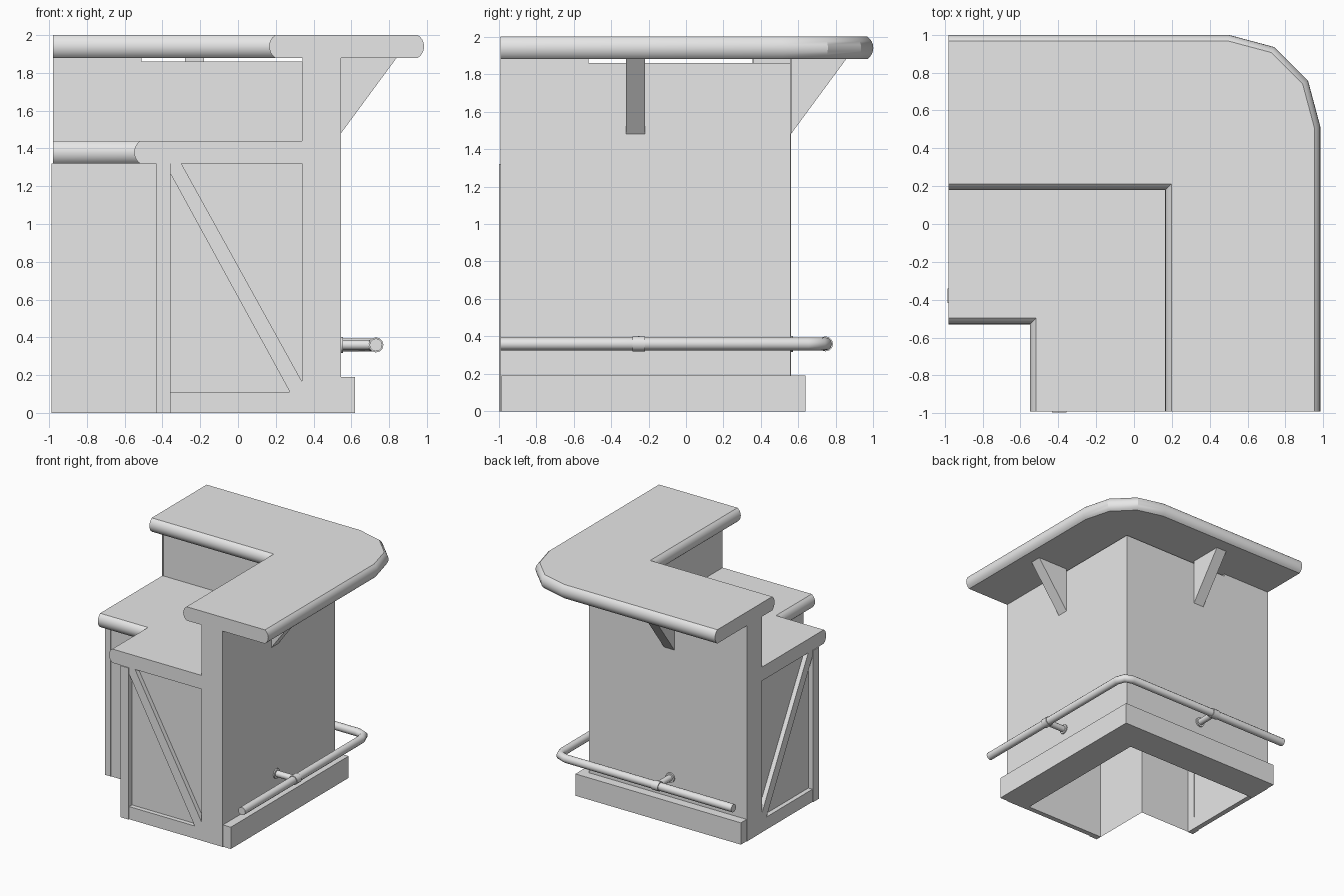
import bpy, bmesh, math
from mathutils import Vector

cube = bpy.data.objects.get("Cube")
if cube:
    bpy.data.objects.remove(cube, do_unlink=True)

grey = bpy.data.materials.new("plain_grey")
grey.use_nodes = True
grey.diffuse_color = (0.8, 0.8, 0.8, 1)
grey.node_tree.nodes["Principled BSDF"].inputs["Base Color"].default_value = (0.8, 0.8, 0.8, 1)


def smooth(obj, degrees):
    bpy.ops.object.select_all(action='DESELECT')
    obj.select_set(True)
    bpy.context.view_layer.objects.active = obj
    bpy.ops.object.shade_smooth_by_angle(angle=math.radians(degrees))


def loft(name, rings, bottom=True):
    """Skin a stack of matching closed rings and cap the ends."""
    bm = bmesh.new()
    loops = [[bm.verts.new(p) for p in ring] for ring in rings]
    n = len(loops[0])
    for a, b in zip(loops, loops[1:]):
        for i in range(n):
            j = (i + 1) % n
            bm.faces.new((a[i], a[j], b[j], b[i]))
    if bottom:
        bm.faces.new(loops[0][::-1])
    bm.faces.new(loops[-1])
    bmesh.ops.recalc_face_normals(bm, faces=bm.faces)
    mesh = bpy.data.meshes.new(name)
    bm.to_mesh(mesh)
    bm.free()
    mesh.materials.append(grey)
    obj = bpy.data.objects.new(name, mesh)
    bpy.context.collection.objects.link(obj)
    return obj


def prism(name, outline, z0, z1, bottom=True):
    return loft(name, [[(x, y, z) for x, y in outline] for z in (z0, z1)], bottom)


def offset(outline, amounts):
    """Move each edge of a counter-clockwise outline inwards by its own amount."""
    n = len(outline)
    pts = [Vector(p) for p in outline]
    result = []
    for i in range(n):
        d0 = (pts[i] - pts[i - 1]).normalized()
        d1 = (pts[(i + 1) % n] - pts[i]).normalized()
        p0 = pts[i] + Vector((-d0.y, d0.x)) * amounts[i - 1]
        p1 = pts[i] + Vector((-d1.y, d1.x)) * amounts[i]
        t = (p1 - p0).cross(d1) / d0.cross(d1)
        result.append(p0 + d0 * t)
    return result


def bullnose_slab(name, outline, flat_edges, z0, z1, depth=0.032, steps=8):
    """Slab whose edges bulge in an arc, except for the listed flat ones."""
    half = (z1 - z0) / 2
    radius = (half ** 2 + depth ** 2) / (2 * depth)
    spread = math.asin(half / radius)
    rings = []
    for k in range(steps + 1):
        t = spread * (2 * k / steps - 1)
        inset = radius * (1 - math.cos(t))
        amounts = [0 if i in flat_edges else inset for i in range(len(outline))]
        z = z0 + half + radius * math.sin(t)
        rings.append([(p.x, p.y, z) for p in offset(outline, amounts)])
    smooth(loft(name, rings), 25)


SKEW = 0.015   # the two arms mirror each other across y = x + SKEW


def place(arm, u, v, z, shift=0.01):
    """u runs across an arm, v runs along it."""
    return Vector((u, v, z)) if arm == "front" else Vector((v + shift, u + SKEW, z))


def box(name, arm, u0, u1, v0, v1, z0, z1):
    corners = [(u0, v0), (u1, v0), (u1, v1), (u0, v1)]
    return loft(name, [[place(arm, u, v, z) for u, v in corners] for z in (z0, z1)])


def tube(name, points, radius, angle=60):
    curve = bpy.data.curves.new(name, 'CURVE')
    curve.dimensions = '3D'
    curve.bevel_depth = radius
    curve.bevel_resolution = 4
    curve.use_fill_caps = True
    spline = curve.splines.new('POLY')
    spline.points.add(len(points) - 1)
    for sp, p in zip(spline.points, points):
        sp.co = (*p, 1)
    curve.materials.append(grey)
    obj = bpy.data.objects.new(name, curve)
    bpy.context.collection.objects.link(obj)
    bpy.ops.object.select_all(action='DESELECT')
    obj.select_set(True)
    bpy.context.view_layer.objects.active = obj
    bpy.ops.object.convert(target='MESH')
    smooth(bpy.context.object, angle)


# Raised bar top with a faceted outer corner
arc = [(0.5 + 0.485 * math.cos(math.radians(a)), 0.515 + 0.485 * math.sin(math.radians(a)))
       for a in (0, 30, 60, 90)]
bar_outline = [(-0.98, 0.18), (0.165, 0.18), (0.165, -0.99), (0.985, -0.99)] + arc + [(-0.98, 1.0)]
bullnose_slab("bar_top", bar_outline, {2, len(bar_outline) - 1}, 1.88, 2.0)

# Lower worktop against the inner side of the wall
work_outline = [(-0.98, -0.53), (-0.55, -0.53), (-0.55, -0.99),
                (0.34, -0.99), (0.34, 0.36), (-0.98, 0.36)]
bullnose_slab("worktop", work_outline, {2, 3, 4, 5}, 1.32, 1.44)

# Corner wall and its plinth
prism("wall", [(-0.975, 0.36), (0.34, 0.36), (0.34, -0.985), (0.545, -0.985),
               (0.545, 0.558), (-0.975, 0.558)], 0, 1.86)
prism("plinth", [(-0.975, 0.558), (0.545, 0.558), (0.545, -0.985), (0.62, -0.985),
                 (0.62, 0.637), (-0.975, 0.637)], 0, 0.19)

# Cabinet shell, open underneath
prism("cabinet", [(-0.94, -0.415), (-0.433, -0.415), (-0.433, -0.95),
                  (0.345, -0.95), (0.345, 0.365), (-0.94, 0.365)], 0, 1.32, bottom=False)

brace = [(-0.357, 1.32), (-0.3, 1.32), (0.342, 0.16), (0.342, 0.11), (0.275, 0.11), (-0.357, 1.265)]
gusset = [(0.545, 1.88), (0.84, 1.88), (0.545, 1.48)]

for arm in ("front", "left"):
    # Trim on the end of the arm
    box(arm + "_end_stile", arm, -0.433, -0.357, -0.997, -0.945, 0, 1.32)
    box(arm + "_end_rail", arm, -0.357, 0.342, -0.989, -0.945, 0, 0.11)
    loft(arm + "_end_brace", [[place(arm, u, v, z) for u, z in brace] for v in (-0.945, -0.989)])
    box(arm + "_wall_end_post", arm, 0.341, 0.545, -0.99, -0.982, 0, 1.88)
    box(arm + "_top_spacer", arm, 0.342, 0.543, -0.985, -0.52, 1.86, 1.88)

    # Bracket under the bar top
    loft(arm + "_bracket", [[place(arm, u, v, z, 0.04) for u, z in gusset] for v in (-0.32, -0.22)])

    # Foot rail holder: wall flange, arm and collar
    def at(u, v):
        return place(arm, u, v, 0.36)
    tube(arm + "_rail_flange", [at(0.543, -0.252), at(0.556, -0.252)], 0.042)
    tube(arm + "_rail_holder", [at(0.55, -0.252), at(0.73, -0.252)], 0.027)
    tube(arm + "_rail_collar", [at(0.73, -0.285), at(0.73, -0.22)], 0.04)

# Foot rail bent round the corner
path = [(0.73, -0.99), (0.73, 0.65), (0.705, 0.72), (0.635, 0.745), (-0.98, 0.745)]
tube("foot_rail", [(x, y, 0.36) for x, y in path], 0.034)
